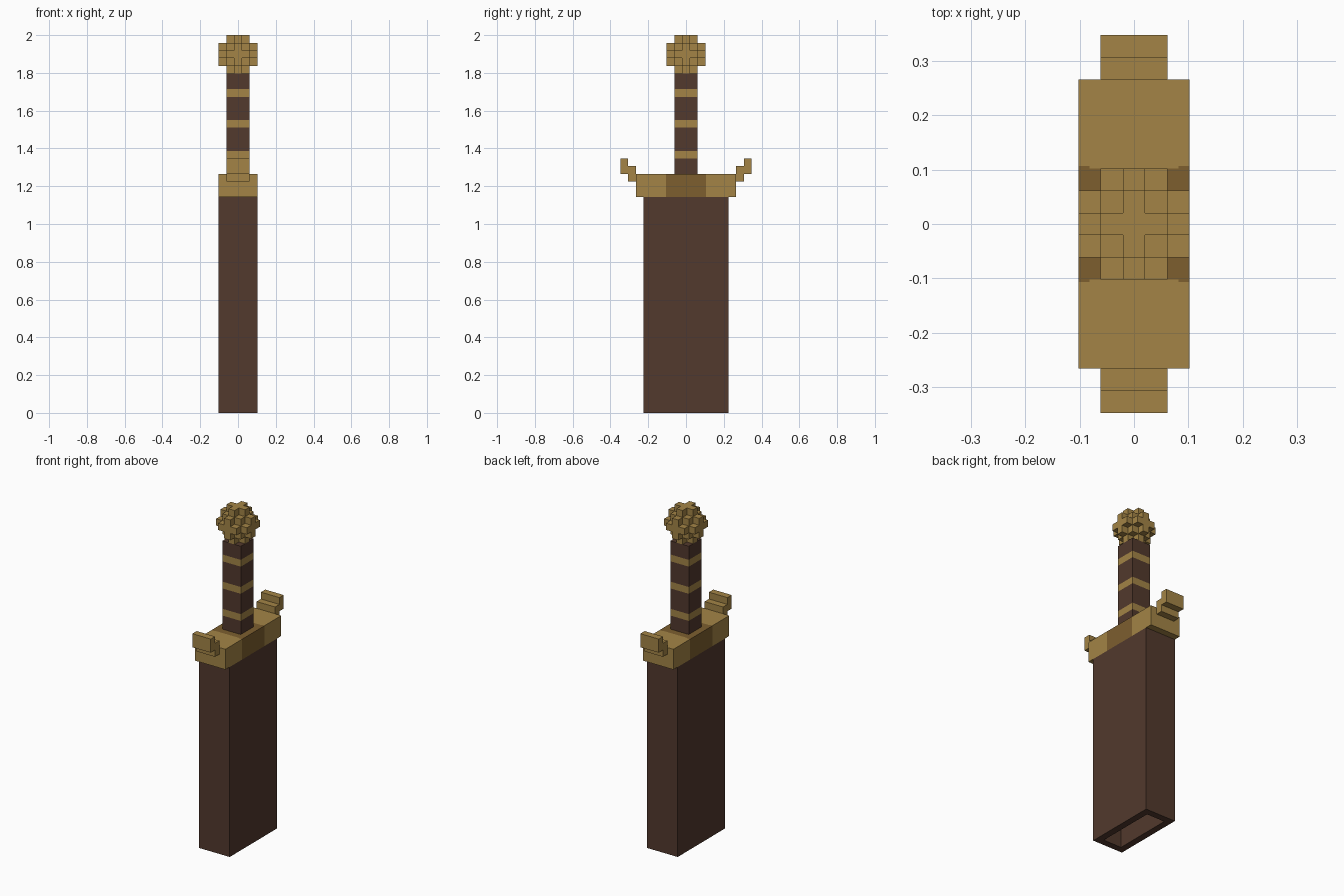
import bpy, bmesh
from mathutils import Vector

U = 2 / 49  # one block of the model

old = bpy.data.objects.get("Cube")
if old:
    bpy.data.objects.remove(old)


def material(name, rgb):
    mat = bpy.data.materials.new(name)
    mat.use_nodes = True
    mat.diffuse_color = (*rgb, 1)
    mat.node_tree.nodes["Principled BSDF"].inputs["Base Color"].default_value = (*rgb, 1)
    return mat


gold = material("gold", (0.366, 0.231, 0.061))
dark_gold = material("dark gold", (0.205, 0.114, 0.028))
brown = material("brown leather", (0.084, 0.041, 0.026))


def box(low, high):
    """Box between two corners, in blocks."""
    bm = bmesh.new()
    bmesh.ops.create_cube(bm, size=1)
    low, high = Vector(low), Vector(high)
    bmesh.ops.scale(bm, vec=high - low, verts=bm.verts)
    bmesh.ops.translate(bm, vec=(low + high) / 2, verts=bm.verts)
    return bm


def cut(bm, axis, places):
    """Split the faces along planes across one axis."""
    normal = Vector([float(i == axis) for i in range(3)])
    for p in places:
        bmesh.ops.bisect_plane(bm, geom=bm.verts[:] + bm.edges[:] + bm.faces[:],
                               plane_co=normal * p, plane_no=normal)


def finish(bm, name, mats, second=None):
    """Scale to size and give faces that pass the rule the second material."""
    bmesh.ops.recalc_face_normals(bm, faces=bm.faces)
    for f in bm.faces:
        f.material_index = int(bool(second and second(f.calc_center_median())))
    bmesh.ops.scale(bm, vec=(U, U, U), verts=bm.verts)
    mesh = bpy.data.meshes.new(name)
    bm.to_mesh(mesh)
    bm.free()
    for m in mats:
        mesh.materials.append(m)
    obj = bpy.data.objects.new(name, mesh)
    bpy.context.collection.objects.link(obj)
    return obj


# Scabbard, hollow from below
bm = box((-2.5, -5.5, 0), (2.5, 5.5, 28))
bm.normal_update()
bottom = min(bm.faces, key=lambda f: f.calc_center_median().z)
bmesh.ops.inset_region(bm, faces=[bottom], thickness=1, use_even_offset=True)
inner = bmesh.ops.extrude_discrete_faces(bm, faces=[bottom])["faces"][0]
bmesh.ops.translate(bm, vec=(0, 0, 27.9), verts=inner.verts)
finish(bm, "scabbard", [brown])

# Crossguard with a dark middle
bm = box((-2.5, -6.5, 28), (2.5, 6.5, 31))
cut(bm, 1, (-2.6, -2.5, 2.5, 2.6))
cut(bm, 0, (-2, 2))
finish(bm, "crossguard", [gold, dark_gold],
       lambda c: abs(c.y) < 2.5 or (abs(c.y) < 2.6 and abs(c.x) > 2))

# Stepped hooks at both ends of the guard
for side, label in ((-1, "front"), (1, "back")):
    for step, part in enumerate(("lower", "upper")):
        a, b = sorted((side * (6.5 + step), side * (7.5 + step)))
        bm = box((-1.5, a, 30 + step), (1.5, b, 32 + step))
        finish(bm, f"{label}_hook_{part}", [gold])

# Grip with three gold bands
bands = (33, 37, 41)
bm = box((-1.5, -1.5, 31), (1.5, 1.5, 44))
cut(bm, 2, [z + d for z in bands for d in (0, 1)])
finish(bm, "grip", [brown, gold], lambda c: any(z < c.z < z + 1 for z in bands))

# Pommel: a ball of blocks, a cube core with a plus-shaped cap on each side
R = range(-2, 3)
cells = {(x, y, z) for x in R for y in R for z in R
         if max(map(abs, (x, y, z))) < 2 or sorted(map(abs, (x, y, z))) in ([0, 0, 2], [0, 1, 2])}
bm = bmesh.new()
for cell in cells:
    for axis in range(3):
        for s in (-1, 1):
            n = Vector([s * float(i == axis) for i in range(3)])
            if tuple(int(v) for v in Vector(cell) + n) in cells:
                continue
            # exposed block face, wound to face outward
            u = Vector([float(i == (axis + 1) % 3) for i in range(3)])
            v = n.cross(u)
            mid = Vector(cell) + n / 2 + Vector((0, 0, 46.5))
            bm.faces.new([bm.verts.new(mid + (u * p + v * q) / 2)
                          for p, q in ((-1, -1), (1, -1), (1, 1), (-1, 1))])
finish(bm, "pommel", [gold])
